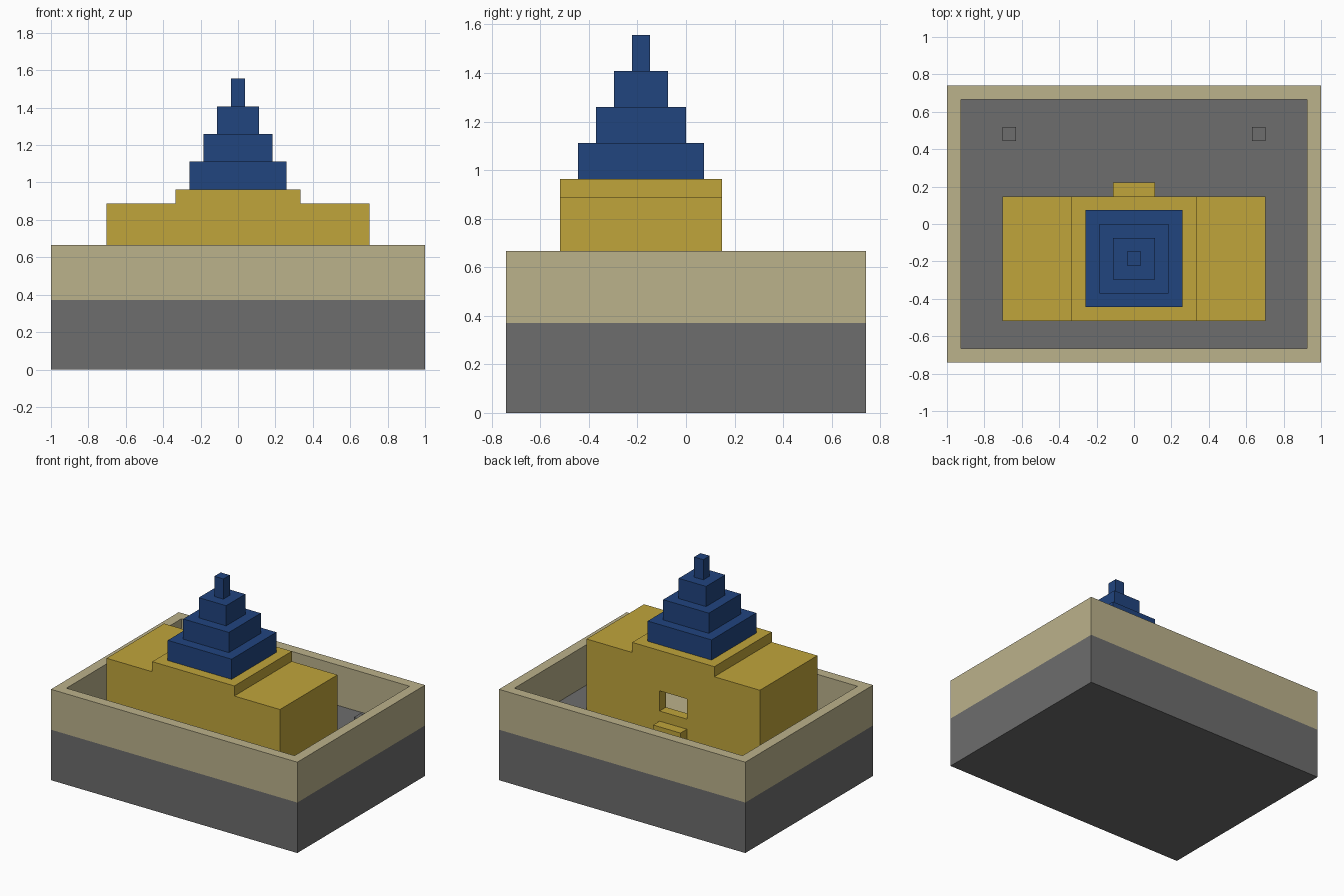
import bpy
import bmesh
from mathutils import Matrix, Vector

U = 1 / 27  # building module

if "Cube" in bpy.data.objects:
    bpy.data.objects.remove(bpy.data.objects["Cube"], do_unlink=True)


def material(name, rgb):
    m = bpy.data.materials.new(name)
    m.use_nodes = True
    m.diffuse_color = (*rgb, 1)
    m.node_tree.nodes["Principled BSDF"].inputs["Base Color"].default_value = (*rgb, 1)
    return m


GREY = material("stone grey", (0.153, 0.153, 0.153))
SAND = material("sand", (0.50, 0.445, 0.26))
GOLD = material("gold", (0.527, 0.376, 0.044))
BLUE = material("deep blue", (0.015, 0.058, 0.212))


def finish(name, bm, mat):
    bmesh.ops.recalc_face_normals(bm, faces=bm.faces)
    mesh = bpy.data.meshes.new(name)
    bm.to_mesh(mesh)
    bm.free()
    mesh.materials.append(mat)
    obj = bpy.data.objects.new(name, mesh)
    bpy.context.collection.objects.link(obj)
    return obj


def box(name, mat, x, y, z):
    """Box from (low, high) ranges in modules."""
    lo, hi = (Vector(v) * U for v in zip(x, y, z))
    bm = bmesh.new()
    place = Matrix.Translation((lo + hi) / 2) @ Matrix.Diagonal((*(hi - lo), 1))
    bmesh.ops.create_cube(bm, size=1, matrix=place)
    return finish(name, bm, mat)


def prism(name, mat, points, direction):
    """Closed outline pushed along a direction, in modules."""
    bm = bmesh.new()
    face = bm.faces.new([bm.verts.new(Vector(p) * U) for p in points])
    result = bmesh.ops.extrude_face_region(bm, geom=[face])
    moved = [v for v in result["geom"] if isinstance(v, bmesh.types.BMVert)]
    bmesh.ops.translate(bm, verts=moved, vec=Vector(direction) * U)
    return finish(name, bm, mat)


def cut(obj, cutter):
    cutter.hide_render = True
    mod = obj.modifiers.new("opening", 'BOOLEAN')
    mod.operation, mod.solver, mod.object = 'DIFFERENCE', 'EXACT', cutter
    bpy.context.view_layer.objects.active = obj
    bpy.ops.object.modifier_apply(modifier=mod.name)
    bpy.data.objects.remove(cutter, do_unlink=True)


# Solid base and the courtyard wall around its edge
box("base", GREY, (-27, 27), (-20, 20), (0, 10))
wall = box("courtyard_wall", SAND, (-27, 27), (-20, 20), (10, 18))
cut(wall, box("courtyard_cutter", SAND, (-25, 25), (-18, 18), (9, 19)))

# Hall with a raised middle roof, hollow inside, with a rear window
right_half = [(19, 10), (19, 24), (9, 24), (9, 26)]
outline = right_half + [(-x, z) for x, z in reversed(right_half)]
hall = prism("hall", GOLD, [(x, -14, z) for x, z in outline], (0, 18, 0))
cut(hall, box("room_cutter", GOLD, (-17, 17), (-12, 2), (9, 22)))
cut(hall, box("window_cutter", GOLD, (-3, 3), (1, 5), (14, 18)))
box("hall_floor", SAND, (-17, 17), (-12, 2), (10, 10.2))

# Rear step below the window
box("rear_step", GOLD, (-3, 3), (4, 6), (10, 12))

# Stepped spire
for i, half in enumerate((7, 5, 3, 1)):
    z = 26 + 4 * i
    box(f"spire_tier_{i + 1}", BLUE, (-half, half), (-5 - half, -5 + half), (z, z + 4))

# Small courtyard blocks in the rear corners
for side, x in (("left", 18), ("right", -18)):
    box(f"courtyard_block_{side}", GREY, (x - 1, x + 1), (12, 14), (10, 12))
